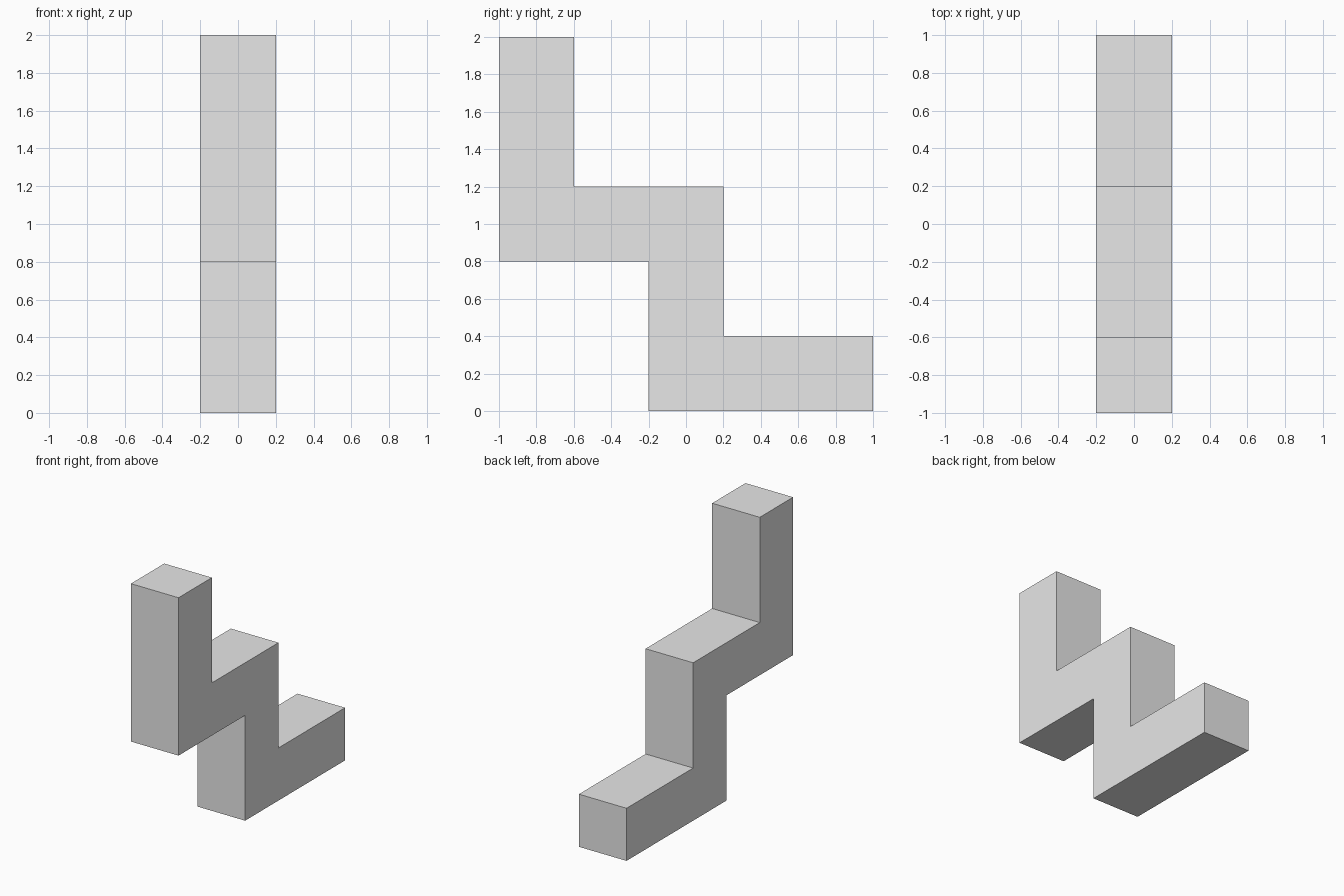
import bpy
import bmesh

default_cube = bpy.data.objects.get("Cube")
if default_cube:
    bpy.data.objects.remove(default_cube, do_unlink=True)

# Plain grey material
GREY = (0.8, 0.8, 0.8, 1.0)
grey = bpy.data.materials.new("light_grey")
grey.use_nodes = True
grey.diffuse_color = GREY
grey.node_tree.nodes["Principled BSDF"].inputs["Base Color"].default_value = GREY

# Zigzag side profile (y, z)
WIDTH = 0.4
profile = [(-1, 0.8), (-0.2, 0.8), (-0.2, 0), (1, 0), (1, 0.4),
           (0.2, 0.4), (0.2, 1.2), (-0.6, 1.2), (-0.6, 2), (-1, 2)]

# Extrude the profile across x into one solid
bm = bmesh.new()
side = bm.faces.new([bm.verts.new((-WIDTH / 2, y, z)) for y, z in profile])
extruded = bmesh.ops.extrude_face_region(bm, geom=[side], use_keep_orig=True)
moved = [v for v in extruded["geom"] if isinstance(v, bmesh.types.BMVert)]
bmesh.ops.translate(bm, verts=moved, vec=(WIDTH, 0, 0))
bmesh.ops.recalc_face_normals(bm, faces=bm.faces)

mesh = bpy.data.meshes.new("zigzag_block")
bm.to_mesh(mesh)
bm.free()
mesh.materials.append(grey)
block = bpy.data.objects.new("zigzag_block", mesh)
bpy.context.collection.objects.link(block)
